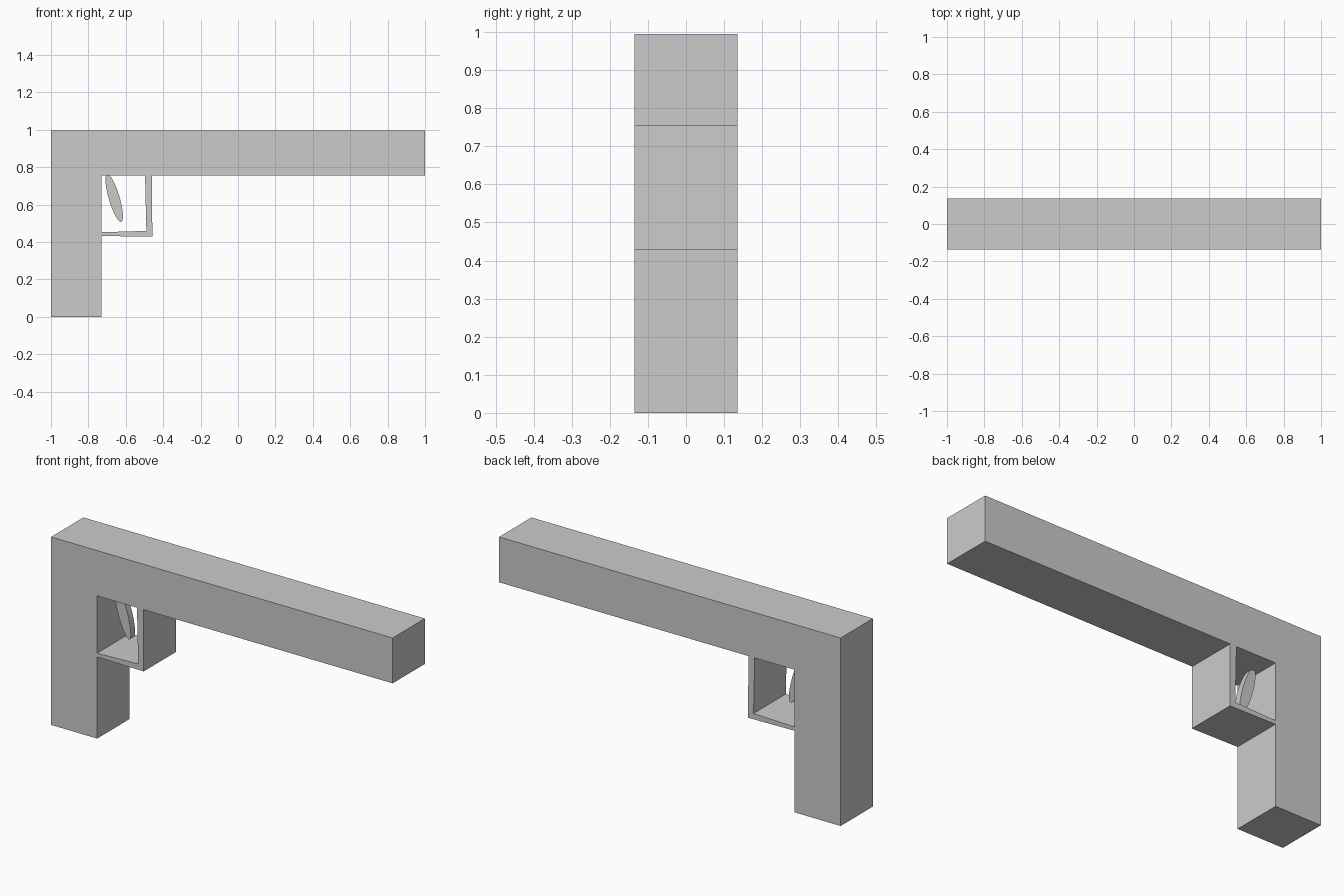
import bpy, bmesh, math

if "Cube" in bpy.data.objects:
    bpy.data.objects.remove(bpy.data.objects["Cube"])

DEPTH = 0.27


def extrude_profile(name, pts, depth):
    """Extrude an x/z outline along y, centred on y = 0."""
    bm = bmesh.new()
    face = bm.faces.new([bm.verts.new((x, -depth / 2, z)) for x, z in pts])
    ret = bmesh.ops.extrude_face_region(bm, geom=[face])
    verts = [v for v in ret["geom"] if isinstance(v, bmesh.types.BMVert)]
    bmesh.ops.translate(bm, verts=verts, vec=(0, depth, 0))
    bmesh.ops.recalc_face_normals(bm, faces=bm.faces)
    mesh = bpy.data.meshes.new(name)
    bm.to_mesh(mesh)
    bm.free()
    obj = bpy.data.objects.new(name, mesh)
    bpy.context.collection.objects.link(obj)
    return obj


# L-shaped body: upright grip and long top bar
extrude_profile("body", [(-1, 0), (-0.73, 0), (-0.73, 0.755), (1, 0.755),
                         (1, 0.995), (-1, 0.995)], DEPTH)

# Angled guard under the bar
extrude_profile("guard", [(-0.73, 0.432), (-0.458, 0.428), (-0.46, 0.755),
                          (-0.497, 0.755), (-0.49, 0.459), (-0.73, 0.452)], DEPTH)

# Thin tilted oval lever inside the guard
a, b, tilt = 0.133, 0.029, math.radians(16.5)
oval = []
for i in range(32):
    t = 2 * math.pi * i / 32
    u, w = b * math.cos(t), a * math.sin(t)
    oval.append((-0.662 + u * math.cos(tilt) - w * math.sin(tilt),
                 0.635 + u * math.sin(tilt) + w * math.cos(tilt)))
extrude_profile("lever", oval, 0.036)
